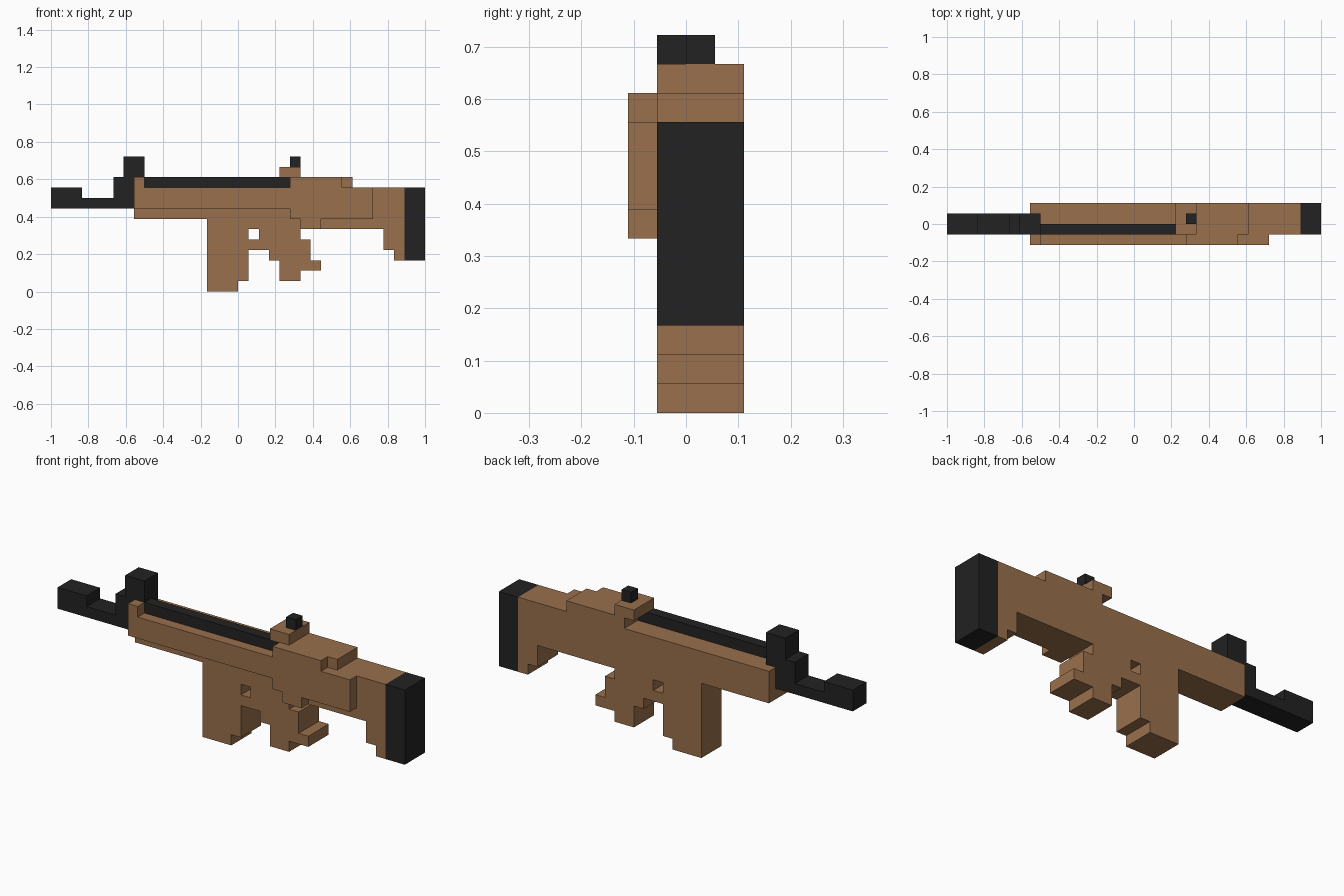
import bpy
import bmesh

if "Cube" in bpy.data.objects:
    bpy.data.objects.remove(bpy.data.objects["Cube"])

U = 2 / 36  # one block of the model's grid


def material(name, rgb):
    m = bpy.data.materials.new(name)
    m.diffuse_color = (*rgb, 1)
    m.use_nodes = True
    m.node_tree.nodes["Principled BSDF"].inputs["Base Color"].default_value = m.diffuse_color
    return m


BROWN = material("tan brown", (0.319, 0.162, 0.072))
BLACK = material("soft black", (0.016, 0.016, 0.016))


def profile(name, points, y0, y1, mat):
    """Extrude a side (x, z) outline, in grid blocks, from y0 to y1."""
    bm = bmesh.new()
    face = bm.faces.new([bm.verts.new((x * U, y0 * U, z * U)) for x, z in points])
    ext = bmesh.ops.extrude_face_region(bm, geom=[face])
    verts = [v for v in ext["geom"] if isinstance(v, bmesh.types.BMVert)]
    bmesh.ops.translate(bm, verts=verts, vec=(0, (y1 - y0) * U, 0))
    bmesh.ops.recalc_face_normals(bm, faces=bm.faces)
    mesh = bpy.data.meshes.new(name)
    bm.to_mesh(mesh)
    bm.free()
    mesh.materials.append(mat)
    obj = bpy.data.objects.new(name, mesh)
    bpy.context.collection.objects.link(obj)
    return obj


def box(name, x0, x1, y0, y1, z0, z1, mat):
    return profile(name, [(x0, z0), (x1, z0), (x1, z1), (x0, z1)], y0, y1, mat)


# Receiver and stock in one stepped outline
profile("receiver_and_stock", [
    (-10, 7), (-3, 7), (-3, 6), (14, 6), (14, 4), (15, 4), (15, 3), (16, 3),
    (16, 10), (11, 10), (11, 11), (5, 11), (5, 10), (-10, 10)], -1, 2, BROWN)

# Magazine and trigger grip, leaving a one-block trigger hole between them
profile("magazine", [(-3, 0), (0, 0), (0, 1), (1, 1), (1, 6), (-3, 6)], -1, 2, BROWN)
profile("trigger_grip", [
    (1, 4), (3, 4), (3, 3), (4, 3), (4, 1), (6, 1), (6, 2), (8, 2), (8, 3),
    (7, 3), (7, 5), (6, 5), (6, 6), (2, 6), (2, 5), (1, 5)], -1, 2, BROWN)

# Raised plate on the front side
profile("side_plate", [
    (-10, 8), (5, 8), (5, 7), (6, 7), (6, 6), (8, 6), (8, 7), (13, 7), (13, 10),
    (10, 10), (10, 11), (5, 11), (5, 10), (-9, 10), (-9, 11), (-10, 11)], -2, -1, BROWN)

# Butt pad, top rail and rear sight
box("butt_pad", 16, 18, -1, 2, 3, 10, BLACK)
box("top_rail", -9, 5, -1, 0, 10, 11, BLACK)
box("rear_sight_base", 4, 6, -1, 2, 11, 12, BROWN)
box("rear_sight", 5, 6, 0, 1, 12, 13, BLACK)

# Barrel with muzzle block and front sight post
profile("barrel_and_front_sight", [
    (-18, 8), (-10, 8), (-10, 10), (-9, 10), (-9, 13), (-11, 13), (-11, 11),
    (-12, 11), (-12, 9), (-15, 9), (-15, 10), (-18, 10)], -1, 1, BLACK)
